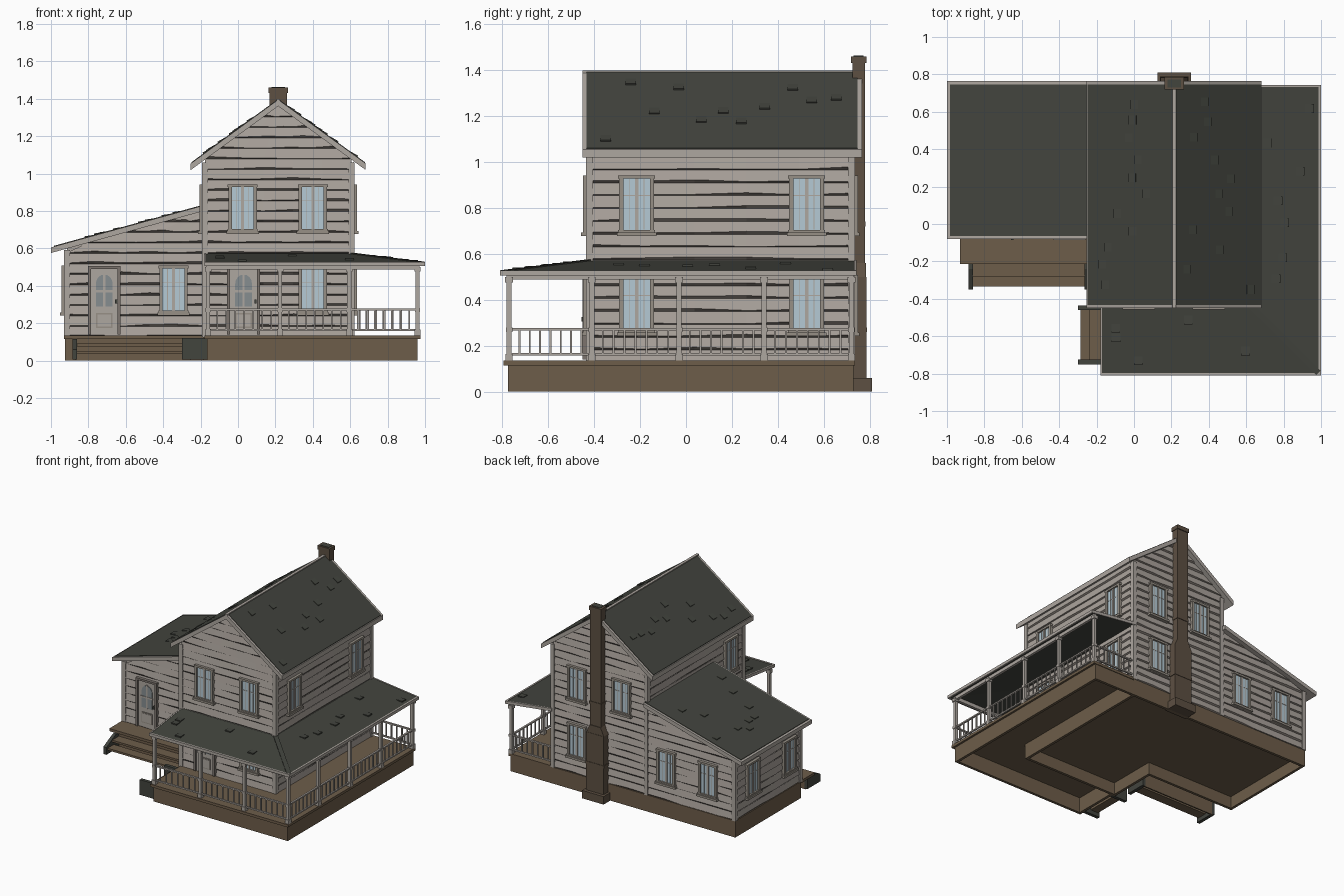
import bpy, bmesh, math, random
from mathutils import Matrix, Vector

random.seed(4)
cube = bpy.data.objects.get("Cube")
if cube:
    bpy.data.objects.remove(cube, do_unlink=True)


def material(name, r, g, b):
    m = bpy.data.materials.new(name)
    m.use_nodes = True
    m.diffuse_color = (r, g, b, 1)
    m.node_tree.nodes["Principled BSDF"].inputs["Base Color"].default_value = (r, g, b, 1)
    return m


SIDING = material("weathered siding", .41, .37, .335)
SEAM = material("dark siding seam", .20, .175, .155)
TRIM = material("pale trim", .42, .385, .35)
FRAME = material("window frame", .31, .28, .24)
ROOF = material("dark green roof", .055, .058, .048)
WOOD = material("brown wood", .155, .11, .068)
BRICK = material("brown chimney", .11, .08, .055)
GLASS = material("pale blue glass", .46, .59, .66)
DIM = material("dim door glass", .24, .27, .28)


class Part:
    """Collects solids of several materials into one named object."""

    def __init__(self, name):
        self.name, self.bm, self.mats = name, bmesh.new(), []

    def paint(self, faces, mat):
        if mat not in self.mats:
            self.mats.append(mat)
        for f in faces:
            f.material_index = self.mats.index(mat)

    def box(self, x0, x1, y0, y1, z0, z1, mat, frame=Matrix()):
        m = Matrix.Translation(((x0 + x1) / 2, (y0 + y1) / 2, (z0 + z1) / 2))
        m = frame @ m @ Matrix.Diagonal((x1 - x0, y1 - y0, z1 - z0, 1))
        made = bmesh.ops.create_cube(self.bm, size=1, matrix=m)["verts"]
        self.paint({f for v in made for f in v.link_faces}, mat)

    def prism(self, poly, axis, a, b, mat, frame=Matrix()):
        """Extrude a (side, height) outline along x or y."""
        place = (lambda p, t: (t, *p)) if axis == "x" else (lambda p, t: (p[0], t, p[1]))
        ends = [[self.bm.verts.new(frame @ Vector(place(p, t))) for p in poly] for t in (a, b)]
        n = len(poly)
        faces = [self.bm.faces.new(e) for e in ends]
        for i in range(n):
            j = (i + 1) % n
            faces.append(self.bm.faces.new((ends[0][i], ends[0][j], ends[1][j], ends[1][i])))
        bmesh.ops.recalc_face_normals(self.bm, faces=faces)
        self.paint(faces, mat)

    def finish(self):
        me = bpy.data.meshes.new(self.name)
        self.bm.to_mesh(me)
        self.bm.free()
        for m in self.mats:
            me.materials.append(m)
        ob = bpy.data.objects.new(self.name, me)
        bpy.context.collection.objects.link(ob)
        return ob


# Main dimensions
L, R, F, B = -.177, .608, -.42, .72        # tall house
WL, WF = -.915, -.05                       # side wing
RIDGE, PEAK, PITCH, DROP = .215, 1.395, .73, .035
DECK = .135


def main_top(x):
    return PEAK - PITCH * abs(x - RIDGE)


def wing_top(x):
    return .605 + .275 * (x + 1)


def wall_frame(x, y, turn):
    return Matrix.Translation((x, y, 0)) @ Matrix.Rotation(math.radians(turn), 4, "Z")


# Each frame has local x along the wall and local -y pointing outdoors
FRONT, RIGHT = wall_frame(0, F, 0), wall_frame(R, 0, 90)
BACK, LEFT = wall_frame(0, B, 180), wall_frame(L, 0, -90)
WING_FRONT, WING_LEFT = wall_frame(0, WF, 0), wall_frame(WL, 0, -90)

# Solid house bodies
body = Part("house_body")
body.prism([(L, .1), (R, .1), (R, main_top(R) - DROP), (RIDGE, PEAK - DROP), (L, main_top(L) - DROP)],
           "y", F, B, SIDING)
body.prism([(WL, .1), (L, .1), (L, wing_top(L) - .03), (WL, wing_top(WL) - .03)], "y", WF, B, SIDING)
body.box(L, R, F, B, .09, .1, WOOD)
body.box(WL, L, WF, B, .09, .1, WOOD)
body.finish()


# Uneven lapped boards with a tapering dark gap under each
def clad(part, frame, top, span, cols=5):
    z = .125
    while z < top - .015:
        z1 = min(z + .056, top)
        gaps = [random.uniform(.003, .014) for _ in range(cols + 1)]
        rows = []
        for k in range(3):
            row = []
            for c in range(cols + 1):
                h = (z, z + gaps[c], z1)[k]
                a, b = span(h)
                row.append(part.bm.verts.new(frame @ Vector((a + (b - a) * c / cols, -(.002, .013, .006)[k], h))))
            rows.append(row)
        for k, mat in enumerate((SEAM, SIDING)):
            part.paint([part.bm.faces.new((rows[k][c], rows[k][c + 1], rows[k + 1][c + 1], rows[k + 1][c]))
                        for c in range(cols)], mat)
        z = z1


def gable(sign):
    def span(z):
        half = max(0, (PEAK - DROP - z) / PITCH)
        a, b = max(L, RIDGE - half), min(R, RIDGE + half)
        return (a, b) if sign > 0 else (-b, -a)
    return span


def lean_to(sign):
    def span(z):
        a = min(L - .002, max(WL, (z + .03 - .605) / .275 - 1))
        return (a, L) if sign > 0 else (-L, -a)
    return span


siding = Part("lapped_siding")
clad(siding, FRONT, PEAK - DROP - .004, gable(1))
clad(siding, BACK, PEAK - DROP - .004, gable(-1))
clad(siding, RIGHT, main_top(R) - DROP, lambda z: (F, B))
clad(siding, LEFT, main_top(L) - DROP, lambda z: (-B, -F))
clad(siding, WING_FRONT, wing_top(L) - .032, lean_to(1))
clad(siding, BACK, wing_top(L) - .032, lean_to(-1))
clad(siding, WING_LEFT, wing_top(WL) - .03, lambda z: (-B, -WF))
siding.finish()

# Corner boards
corners = Part("corner_boards")
for x, y, top in [(L, F, 1.06), (R, F, 1.06), (L, B, 1.06), (R, B, 1.06), (WL, WF, .59), (WL, B, .59)]:
    corners.box(x - .016, x + .016, y - .016, y + .016, .125, top, TRIM)
corners.finish()

# Windows: glass, casing, slim glazing bars and sill
windows = Part("windows")
UP, LOW = .815, .38


def window(frame, u, z):
    def bar(a, b, c, d, out, mat):
        windows.box(u + a, u + b, -out, .0, z + c, z + d, mat, frame)
    bar(-.062, .062, -.115, .115, .016, GLASS)
    for s in (-1, 1):
        e = sorted((s * .058, s * .076))
        bar(e[0], e[1], -.125, .125, .028, FRAME)
        e = sorted((s * .112, s * .127))
        bar(-.08, .08, e[0], e[1], .029, FRAME)
        bar(s * .032 - .0015, s * .032 + .0015, -.11, .11, .018, TRIM)
    bar(-.008, .008, -.112, .112, .022, TRIM)
    bar(-.058, .058, .037, .041, .018, TRIM)
    bar(-.086, .086, -.138, -.122, .036, FRAME)


for frame, u, z in [(FRONT, .025, UP), (FRONT, .40, UP), (FRONT, .40, LOW), (WING_FRONT, -.345, LOW),
                    (RIGHT, -.215, UP), (RIGHT, .525, UP), (RIGHT, -.215, LOW), (RIGHT, .525, LOW),
                    (BACK, -.40, UP), (BACK, -.025, UP), (BACK, -.40, LOW), (BACK, .35, LOW),
                    (BACK, .70, LOW), (LEFT, .26, UP), (WING_LEFT, -.53, LOW), (WING_LEFT, -.09, LOW)]:
    window(frame, u, z)
windows.finish()

# Doors with an arched light, a lower panel and a knob
doors = Part("doors")
for frame, u in [(FRONT, .03), (WING_FRONT, -.715)]:
    doors.box(u - .075, u + .075, -.018, 0, .14, .49, TRIM, frame)
    for s in (-1, 1):
        e = sorted((u + s * .072, u + s * .088))
        doors.box(e[0], e[1], -.03, 0, .14, .505, SEAM, frame)
    doors.box(u - .088, u + .088, -.031, 0, .49, .505, SEAM, frame)
    arch = [(u - .045, .29), (u + .045, .29)]
    arch += [(u + .045 * math.cos(t * math.pi / 8), .41 + .05 * math.sin(t * math.pi / 8)) for t in range(9)]
    doors.prism(arch, "y", -.022, -.01, DIM, frame)
    doors.box(u - .006, u + .006, -.025, 0, .285, .465, TRIM, frame)
    doors.box(u - .05, u + .05, -.025, 0, .365, .377, TRIM, frame)
    doors.box(u - .045, u + .045, -.023, 0, .175, .255, FRAME, frame)
    doors.box(u - .037, u + .037, -.025, 0, .183, .247, TRIM, frame)
    doors.box(u + .058, u + .07, -.035, 0, .305, .325, ROOF, frame)
doors.finish()

# Main gable roof: pale boards carrying dark slopes, with a ridge strip
roof = Part("main_roof")
for s in (-1, 1):
    def at(d, lift):
        return (RIDGE + s * d, PEAK - PITCH * d + lift)
    roof.prism([at(0, -DROP), at(0, 0), at(.468, 0), at(.468, -DROP)], "y", -.45, .765, TRIM)
    roof.prism([at(.008, -.01), at(.008, .004), at(.464, .004), at(.464, -.01)], "y", -.432, .747, ROOF)
roof.box(RIDGE - .01, RIDGE + .01, -.45, .765, PEAK - .02, PEAK + .004, TRIM)
roof.finish()

# Lean-to roof of the wing
wing_roof = Part("wing_roof")
for x0, x1, y0, y1, lo, hi, mat in [(-1, L, -.08, .765, -.03, 0, TRIM), (-.985, L, -.065, .747, -.01, .004, ROOF)]:
    wing_roof.prism([(x0, wing_top(x0) + lo), (x0, wing_top(x0) + hi), (x1, wing_top(x1) + hi),
                     (x1, wing_top(x1) + lo)], "y", y0, y1, mat)
wing_roof.finish()

# Wrap-around porch roof
porch = Part("porch_roof")
LOWZ, HIGHZ = .525, .572
rim = [porch.bm.verts.new((x, y, LOWZ)) for x, y in [(-.172, -.80), (.99, -.80), (.99, .735)]]
head = [porch.bm.verts.new((x, y, HIGHZ)) for x, y in [(-.172, F), (R, F), (R, .735)]]
porch.paint([porch.bm.faces.new((rim[i], rim[i + 1], head[i + 1], head[i])) for i in (0, 1)], ROOF)
thick = porch.finish().modifiers.new("thickness", "SOLIDIFY")
thick.thickness = .014

fascia = Part("porch_fascia")
fascia.box(-.18, 1, -.81, -.797, .506, .528, TRIM)
fascia.box(.987, 1, -.81, .742, .506, .528, TRIM)
fascia.prism([(-.80, .506), (-.80, .528), (F, .574), (F, .552)], "x", -.18, -.17, TRIM)
fascia.prism([(.99, .506), (.99, .528), (R, .574), (R, .552)], "y", .732, .742, TRIM)
fascia.box(-.17, .97, -.78, -.76, .488, .515, TRIM)
fascia.box(.95, .97, -.78, .73, .488, .515, TRIM)
fascia.finish()

# Low strip covering the porch hip
hip = Part("porch_hip")
low, high = Vector((.985, -.795, LOWZ)), Vector((R, F, HIGHZ))
slope = Matrix.Translation((low + high) / 2) @ (high - low).to_track_quat("X", "Z").to_matrix().to_4x4()
reach = (high - low).length / 2
hip.box(-reach, reach, -.016, .016, -.004, .004, ROOF, slope)
hip.finish()

# Loose shingles, their lower edges lifted, spread over every slope
shingles = Part("raised_shingles")


def scatter(n, xs, ys, height, turn, axis, lift):
    for i in range(n):
        x = random.uniform(*xs)
        y = ys[0] + (ys[1] - ys[0]) * (i + random.uniform(.3, .7)) / n
        m = Matrix.Translation((x, y, height(x, y))) @ Matrix.Rotation(turn + lift, 4, axis)
        shingles.box(-.023, .023, -.023, .023, -.008, .007, ROOF, m)


scatter(11, (.28, .62), (-.38, .7), main_top_at := (lambda x, y: main_top(x)), math.atan(PITCH), "Y", -.12)
scatter(11, (-.19, .15), (-.38, .7), main_top_at, -math.atan(PITCH), "Y", .12)
scatter(10, (-.93, -.3), (0, .7), lambda x, y: wing_top(x), -math.atan(.275), "Y", .12)
scatter(5, (-.1, .6), (-.75, -.48), lambda x, y: LOWZ + .12 * (y + .80), math.atan(.12), "X", -.1)
scatter(7, (.70, .94), (-.4, .7), lambda x, y: LOWZ + .12 * (.99 - x), math.atan(.12), "Y", -.1)
shingles.finish()

# Posts, rails and balusters
rails = Part("porch_posts_and_railing")
PX, PY = [-.16, .225, .595, .96], [-.77, -.41, -.03, .34, .72]
posts = [(x, PY[0]) for x in PX] + [(PX[-1], y) for y in PY[1:]]
for x, y in posts:
    for half, z0, z1 in [(.011, DECK, .51), (.016, DECK, .165), (.014, .26, .28), (.017, .475, .50)]:
        rails.box(x - half, x + half, y - half, y + half, z0, z1, TRIM)
for (x0, y0), (x1, y1) in list(zip(posts, posts[1:])) + [((R, PY[-1]), posts[-1])]:
    for z, w in [(.272, .007), (.163, .006)]:
        rails.box(x0 - w, x1 + w, y0 - w, y1 + w, z - .005, z + .005, TRIM)
    for i in range(1, 8):
        x, y = x0 + (x1 - x0) * i / 8, y0 + (y1 - y0) * i / 8
        rails.box(x - .004, x + .004, y - .004, y + .004, .163, .272, TRIM)
rails.finish()

# Hollow foundation skirts and the porch deck
base = Part("foundation")
for path in ([(L, F), (R, F), (R, B), (WL, B), (WL, WF), (L, WF), (L, F)],
             [(-.155, F), (-.155, -.765), (.95, -.765), (.95, B), (R, B)]):
    for (x0, y0), (x1, y1) in zip(path, path[1:]):
        base.box(min(x0, x1) - .01, max(x0, x1) + .01, min(y0, y1) - .01, max(y0, y1) + .01, 0, .125, WOOD)
base.box(-.18, .975, -.795, F, .115, DECK, WOOD)
base.box(R, .975, -.795, .735, .115, DECK, WOOD)
base.finish()

# Two flights of steps with dark side boards
steps = Part("entry_steps")
steps.box(-.93, L, -.215, WF, .115, DECK, WOOD)
steps.box(-.87, -.25, -.28, -.19, .075, .09, WOOD)
steps.box(-.87, -.25, -.335, -.26, .035, .05, WOOD)
steps.box(-.87, -.25, -.2, -.19, .0, .115, WOOD)
for x in (-.885, -.265):
    steps.prism([(-.19, .005), (-.19, .115), (-.24, .115), (-.35, .06), (-.35, .005)], "x", x, x + .025, ROOF)
steps.box(-.24, -.165, -.735, -.45, .075, .09, WOOD)
steps.box(-.285, -.22, -.735, -.45, .035, .05, WOOD)
for y in (-.75, -.46):
    steps.prism([(-.165, .005), (-.165, .12), (-.30, .12), (-.30, .005)], "y", y, y + .025, ROOF)
steps.finish()

# Chimney: footing, wide stack, shoulder, narrow flue and cap
chimney = Part("chimney")
for half, y0, y1, z0, z1 in [(.09, .70, .81, 0, .06), (.073, .70, .785, .06, .50), (.077, .70, .788, .26, .28),
                             (.046, .725, .778, .5, 1.43), (.05, .72, .782, .72, .74),
                             (.051, .718, .785, 1.43, 1.46)]:
    chimney.box(RIDGE - half, RIDGE + half, y0, y1, z0, z1, BRICK)
chimney.prism([(RIDGE - .073, .5), (RIDGE + .073, .5), (RIDGE + .046, .56), (RIDGE - .046, .56)],
              "y", .70, .783, BRICK)
chimney.box(RIDGE - .035, RIDGE + .035, .73, .772, 1.455, 1.463, ROOF)
chimney.finish()
